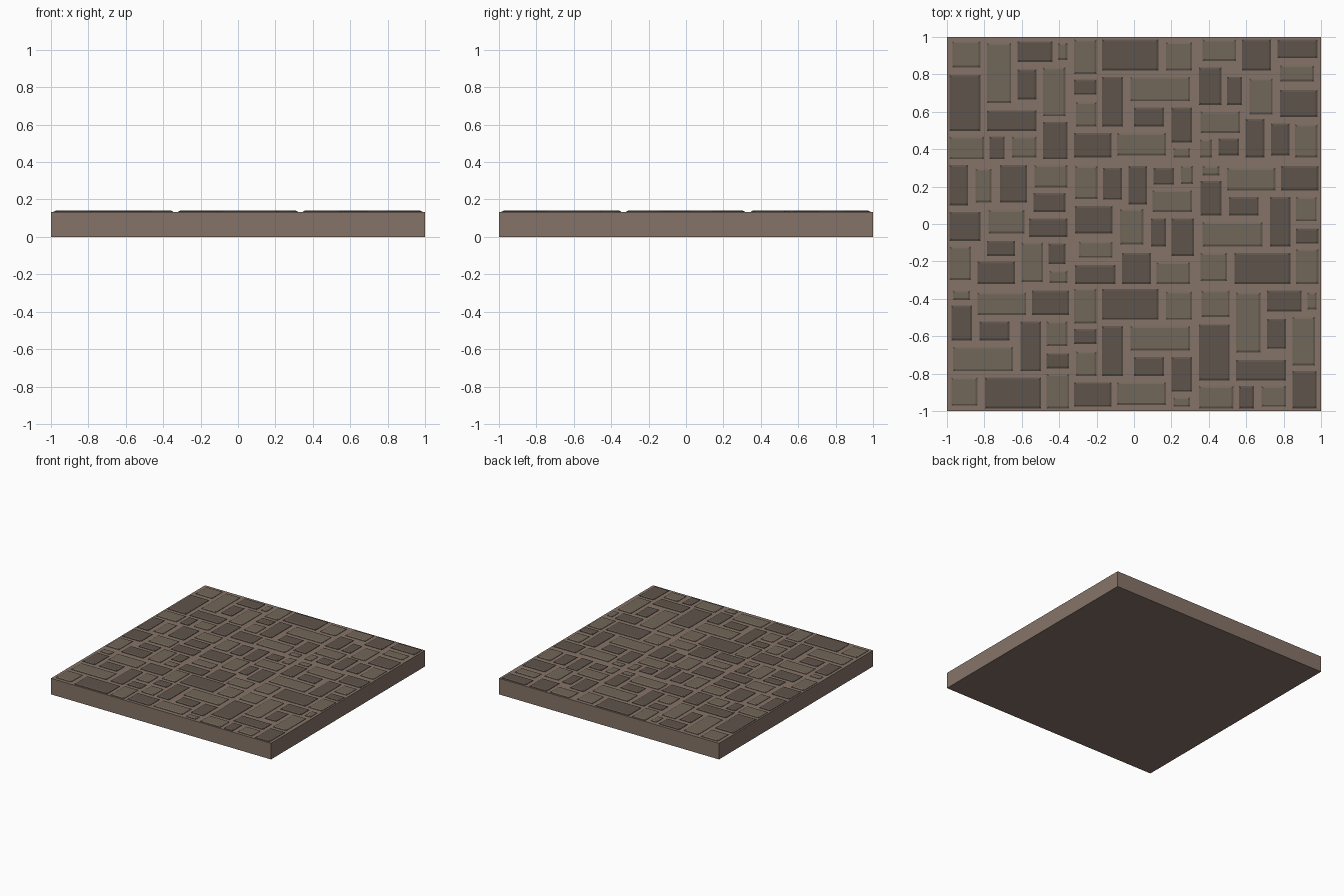
import bpy, bmesh
from mathutils import Vector, Matrix
from math import radians

if "Cube" in bpy.data.objects:
    bpy.data.objects.remove(bpy.data.objects["Cube"])

SLAB_TOP = 0.132
TILE_TOP = 0.14
CELL = 2 / 3


def material(name, rgb):
    m = bpy.data.materials.new(name)
    m.diffuse_color = (*rgb, 1)
    m.use_nodes = True
    m.node_tree.nodes["Principled BSDF"].inputs["Base Color"].default_value = m.diffuse_color
    return m


def add_object(name, bm, mat):
    bmesh.ops.recalc_face_normals(bm, faces=bm.faces[:])
    me = bpy.data.meshes.new(name)
    bm.to_mesh(me)
    bm.free()
    me.materials.append(mat)
    ob = bpy.data.objects.new(name, me)
    bpy.context.collection.objects.link(ob)
    return ob


def add_tile(bm, mat, x0, x1, y0, y1):
    """Chamfered stone: wide at the mortar, narrower at the top."""
    rings = []
    for z, inset in ((SLAB_TOP - 0.01, 0), (SLAB_TOP + 0.003, 0), (TILE_TOP, 0.01)):
        a, b, c, d = x0 + inset, x1 - inset, y0 + inset, y1 - inset
        rings.append([bm.verts.new(mat @ Vector((x, y, z)))
                      for x, y in ((a, c), (b, c), (b, d), (a, d))])
    for lo, hi in zip(rings, rings[1:]):
        for i in range(4):
            j = (i + 1) % 4
            bm.faces.new((lo[i], lo[j], hi[j], hi[i]))
    bm.faces.new(rings[-1])
    bm.faces.new(rings[0][::-1])


# Two paving modules, in hundredths about the module centre: x0, x1, y0, y1, tone
L, D = 0, 1
module_a = [
    (-32, -20, 13.5, 32, L), (-17, 13, 15.5, 32, D), (17, 31, 15.5, 30.5, L),
    (-32, -20, 2.5, 10.5, D), (-31, -20, -14.5, -1.5, L), (-17, -6, -14.5, 12, D),
    (-2, 30, -1, 12, L), (0, 16, -14.5, -4.5, D), (20, 31, -23, -4.5, D),
    (-32, -12, -31, -18, D), (-9, 17, -30, -18, L), (21, 30, -31, -26, L),
]
module_b = [
    (-30, -12, 20.5, 32, L), (-9, 6.5, 15.5, 32, D), (10, 31.5, 22, 32, D),
    (11.5, 29.5, 9.5, 18, L), (-32, -20, -3, 17, D), (-17, -9, -3, 12, D),
    (-5, 7.5, -8, 11, L), (11.5, 31.5, -9.5, 5, D), (-31, -10, -18, -6.5, L),
    (-7, 3, -31, -10.5, D), (6.5, 16.5, -30, -13, D), (19.5, 31.5, -31, -13.5, L),
    (-31.5, -25, -31, -21.5, L), (-21.5, -10.5, -30, -21, D),
]

# Which module sits in each cell and how it is turned (rows from back to front)
layout = [
    [(module_a, 90), (module_a, 0), (module_b, 0)],
    [(module_b, 90), (module_b, 180), (module_a, 180)],
    [(module_a, 180), (module_a, 0), (module_a, 90)],
]

# Mortar slab
bm = bmesh.new()
bmesh.ops.create_cube(bm, size=1, matrix=Matrix.Translation((0, 0, SLAB_TOP / 2))
                      @ Matrix.Diagonal((2, 2, SLAB_TOP, 1)))
add_object("mortar_slab", bm, material("mortar", (0.24, 0.175, 0.14)))

# Paving stones, one object per tone
stones = [bmesh.new(), bmesh.new()]
for r, row in enumerate(layout):
    for c, (module, turn) in enumerate(row):
        place = (Matrix.Translation(((c - 1) * CELL, (1 - r) * CELL, 0))
                 @ Matrix.Rotation(radians(turn), 4, 'Z'))
        for *rect, tone in module:
            add_tile(stones[tone], place, *(v / 100 for v in rect))
add_object("light_paving_stones", stones[L], material("light_stone", (0.165, 0.132, 0.1)))
add_object("dark_paving_stones", stones[D], material("dark_stone", (0.11, 0.088, 0.07)))
